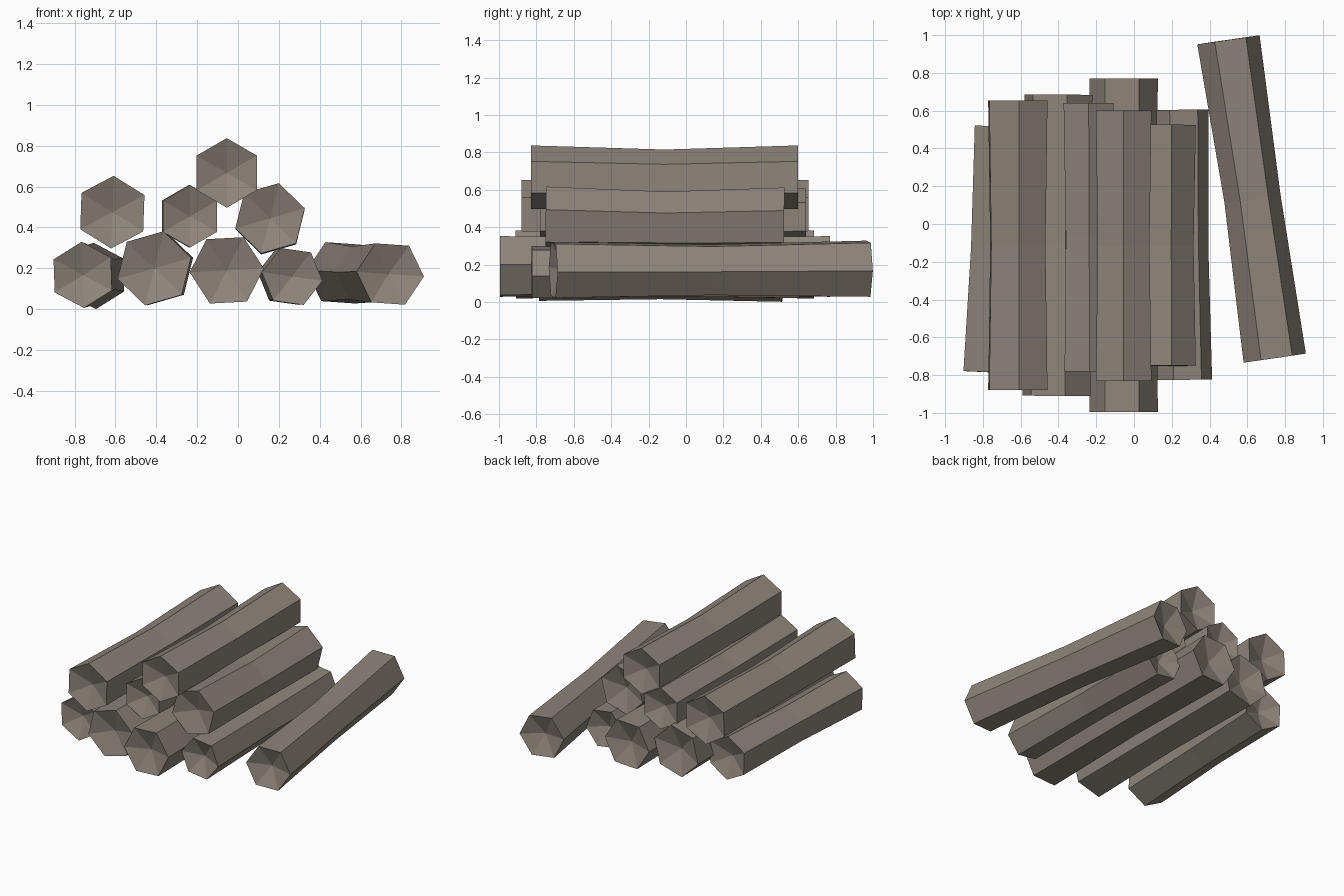
import bpy, bmesh, math
from mathutils import Vector

if "Cube" in bpy.data.objects:
    bpy.data.objects.remove(bpy.data.objects["Cube"])

wood = bpy.data.materials.new("weathered_grey_brown_wood")
wood.diffuse_color = (0.27, 0.235, 0.195, 1)
wood.use_nodes = True
wood.node_tree.nodes["Principled BSDF"].inputs["Base Color"].default_value = wood.diffuse_color

DENT = 0.06  # how far the end caps sink in


def log(name, front, back, r, angle, mid=(0, 0), mid_scale=0.93):
    """Six-sided log with a slightly pinched middle ring and dented ends."""
    f, b = Vector(front), Vector(back)
    axis = (b - f).normalized()
    side = Vector((axis.y, -axis.x, 0)).normalized()
    up = side.cross(axis)
    m = (f + b) / 2 + Vector((mid[0], 0, mid[1]))
    bm = bmesh.new()
    rings = []
    for c, rad in ((f, r), (m, r * mid_scale), (b, r)):
        ring = []
        for i in range(6):
            a = math.radians(angle + 60 * i)
            ring.append(bm.verts.new(c + rad * (side * math.cos(a) + up * math.sin(a))))
        rings.append(ring)
    for lo, hi in zip(rings, rings[1:]):
        for i in range(6):
            j = (i + 1) % 6
            bm.faces.new((lo[i], lo[j], hi[j], hi[i]))
    # dented end caps
    for ring, tip in ((rings[0], f + axis * DENT), (rings[2], b - axis * DENT)):
        v = bm.verts.new(tip)
        for i in range(6):
            bm.faces.new((ring[i], ring[(i + 1) % 6], v))
    bmesh.ops.recalc_face_normals(bm, faces=bm.faces)
    me = bpy.data.meshes.new(name)
    bm.to_mesh(me)
    bm.free()
    me.materials.append(wood)
    bpy.context.collection.objects.link(bpy.data.objects.new(name, me))


# bottom row
log("bottom_log_far_left", (-0.76, -0.785, 0.168), (-0.70, 0.515, 0.163), 0.162, 30 + 2, (0, 0))
log("bottom_log_left", (-0.41, -0.91, 0.20), (-0.40, 0.685, 0.20), 0.187, 16)
log("bottom_log_centre", (-0.055, -0.995, 0.19), (-0.055, 0.77, 0.19), 0.182, 3)
log("bottom_log_right", (0.265, -0.825, 0.16), (0.245, 0.605, 0.16), 0.15, -8)
log("leaning_log", (0.745, -0.71, 0.172), (0.50, 0.975, 0.178), 0.167, -4, (0.005, -0.003), 0.9)
# second row
log("upper_log_left", (-0.615, -0.88, 0.475), (-0.615, 0.655, 0.475), 0.178, 28, (0, -0.01))
log("upper_log_centre", (-0.235, -0.78, 0.455), (-0.24, 0.64, 0.455), 0.153, 30, (0, -0.008))
log("upper_log_right", (0.157, -0.75, 0.445), (0.157, 0.525, 0.44), 0.177, 16, (0, -0.012))
# top
log("top_log", (-0.055, -0.83, 0.667), (-0.055, 0.60, 0.667), 0.17, 30, (0, -0.01))
